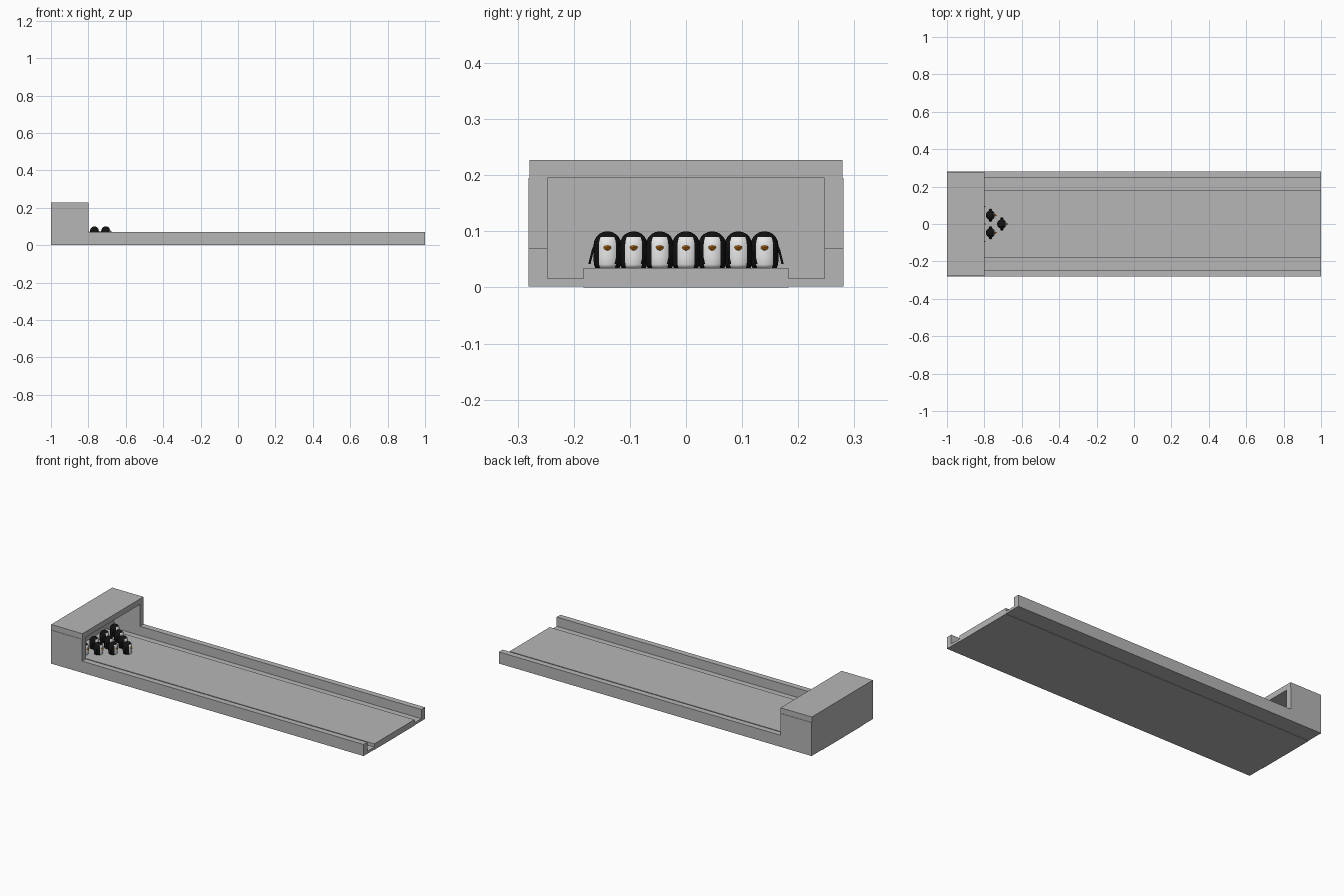
import bpy, bmesh, math
from mathutils import Vector

if "Cube" in bpy.data.objects:
    bpy.data.objects.remove(bpy.data.objects["Cube"])


def material(name, color):
    m = bpy.data.materials.new(name)
    m.diffuse_color = (*color, 1)
    m.use_nodes = True
    m.node_tree.nodes["Principled BSDF"].inputs["Base Color"].default_value = m.diffuse_color
    return m


GREY = material("grey", (0.47, 0.47, 0.47))
BLACK = material("black", (0.006, 0.006, 0.006))
WHITE = material("white", (0.8, 0.8, 0.8))
ORANGE = material("orange", (0.8, 0.25, 0.01))


def add(name, bm, mats, smooth=False):
    bmesh.ops.recalc_face_normals(bm, faces=bm.faces)
    for f in bm.faces:
        f.smooth = smooth
    me = bpy.data.meshes.new(name)
    bm.to_mesh(me)
    bm.free()
    for m in mats:
        me.materials.append(m)
    ob = bpy.data.objects.new(name, me)
    bpy.context.collection.objects.link(ob)
    return ob


def box(name, x0, x1, y0, y1, z0, z1):
    bm = bmesh.new()
    bmesh.ops.create_cube(bm, size=1)
    for v in bm.verts:
        v.co = Vector(((x0 + x1) / 2 + v.co.x * (x1 - x0),
                       (y0 + y1) / 2 + v.co.y * (y1 - y0),
                       (z0 + z1) / 2 + v.co.z * (z1 - z0)))
    return add(name, bm, [GREY])


# Lane with gutters and side rails
box("lane", -1, 1, -0.183, 0.183, 0, 0.035)
for s, side in ((-1, "left"), (1, "right")):
    def span(a, b):
        return sorted((s * a, s * b))
    box(side + "_gutter", -1, 1, *span(0.183, 0.247), 0.002, 0.016)
    box(side + "_rail", -0.8, 1, *span(0.247, 0.281), 0.002, 0.069)
    box(side + "_housing_wall", -1, -0.8, *span(0.247, 0.281), 0.002, 0.195)

# Housing back and roof
box("housing_back", -1, -0.967, -0.247, 0.247, 0.002, 0.195)
box("housing_roof", -1, -0.8, -0.279, 0.279, 0.195, 0.227)


def penguin_body():
    # Capsule of revolution; the front sector is the white belly
    n, r, h = 24, 0.025, 0.065
    prof = [(0.022, 0), (0.0245, 0.006), (r, 0.02), (r, h - r)]
    prof += [(r * math.cos(math.radians(a)), h - r + r * math.sin(math.radians(a)))
             for a in (18, 36, 54, 72)]
    bm = bmesh.new()
    rings = []
    for rad, z in prof:
        rings.append([bm.verts.new((rad * math.cos(t), rad * math.sin(t), z))
                      for t in (2 * math.pi * (i + 0.5) / n for i in range(n))])
    top = bm.verts.new((0, 0, h))
    for a, b in zip(rings, rings[1:]):
        for i in range(n):
            j = (i + 1) % n
            bm.faces.new((a[i], a[j], b[j], b[i]))
    for i in range(n):
        bm.faces.new((rings[-1][i], rings[-1][(i + 1) % n], top))
    bm.faces.new(rings[0])
    for f in bm.faces:
        c = f.calc_center_median()
        if c.x > 0.008 and abs(math.atan2(c.y, c.x)) < math.radians(38) and c.z < 0.054:
            f.material_index = 1
    return add("penguin_body", bm, [BLACK, WHITE], True)


def penguin_flippers():
    # Tapered slabs swept outward and down on both sides
    bm = bmesh.new()
    for s in (-1, 1):
        sections = [(0.021, 0.046, 0.007), (0.027, 0.032, 0.008),
                    (0.031, 0.016, 0.006), (0.033, 0.007, 0.002)]
        rings = [[bm.verts.new((dx, s * (y + dy), z)) for dx, dy in
                  ((-w, -0.003), (w, -0.003), (w, 0.001), (-w, 0.001))]
                 for y, z, w in sections]
        for a, b in zip(rings, rings[1:]):
            for i in range(4):
                j = (i + 1) % 4
                bm.faces.new((a[i], a[j], b[j], b[i]))
        bm.faces.new(rings[0])
        bm.faces.new(rings[-1])
    return add("penguin_flippers", bm, [BLACK])


def penguin_beak():
    # Short pointed cone, flatter above than below
    bm = bmesh.new()
    bmesh.ops.create_cone(bm, cap_ends=True, segments=12, radius1=0.008,
                          radius2=0.0005, depth=0.012)
    for v in bm.verts:
        x, y, z = v.co
        v.co = Vector((0.028 + z, y, 0.037 + (x if x < 0 else x * 0.4)))
    return add("penguin_beak", bm, [ORANGE])


# Ten penguins stand as pins in a triangle
parts = [penguin_body(), penguin_flippers(), penguin_beak()]
first = True
for row in range(4):
    for k in range(row + 1):
        place = Vector((-0.707 - 0.06 * row, 0.0933 * (k - row / 2), 0.035))
        for p in parts:
            ob = p if first else p.copy()
            if not first:
                bpy.context.collection.objects.link(ob)
            ob.location = place
        first = False
